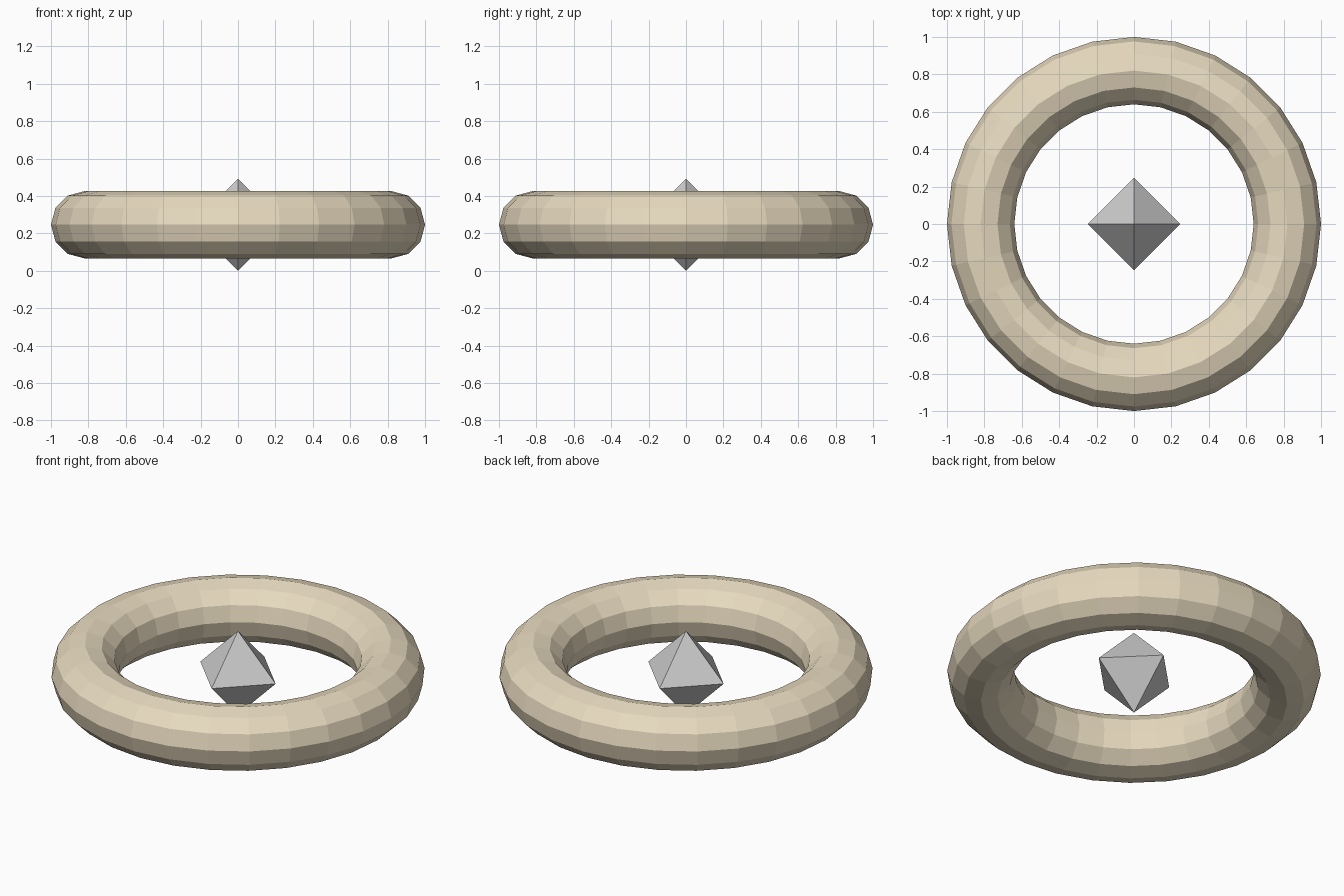
import bpy, bmesh

if "Cube" in bpy.data.objects:
    bpy.data.objects.remove(bpy.data.objects["Cube"])

R = 0.246  # gem radius; its lowest point rests on z = 0

# Low-poly ring around the gem
bpy.ops.mesh.primitive_torus_add(major_segments=28, minor_segments=12,
                                 major_radius=0.82, minor_radius=0.18,
                                 location=(0, 0, R))
ring = bpy.context.object
ring.name = "ring"
for p in ring.data.polygons:
    p.use_smooth = False
mat = bpy.data.materials.new("cream")
mat.diffuse_color = (0.80, 0.70, 0.52, 1)
mat.use_nodes = True
mat.node_tree.nodes["Principled BSDF"].inputs["Base Color"].default_value = mat.diffuse_color
ring.data.materials.append(mat)

# Floating octahedral gem in the middle
bm = bmesh.new()
for axis in range(3):
    for s in (1, -1):
        co = [0, 0, 0]
        co[axis] = s * R
        bm.verts.new(co)
bmesh.ops.convex_hull(bm, input=bm.verts[:])
bmesh.ops.recalc_face_normals(bm, faces=bm.faces[:])
mesh = bpy.data.meshes.new("gem")
bm.to_mesh(mesh)
bm.free()
gem = bpy.data.objects.new("gem", mesh)
gem.location.z = R
bpy.context.collection.objects.link(gem)
